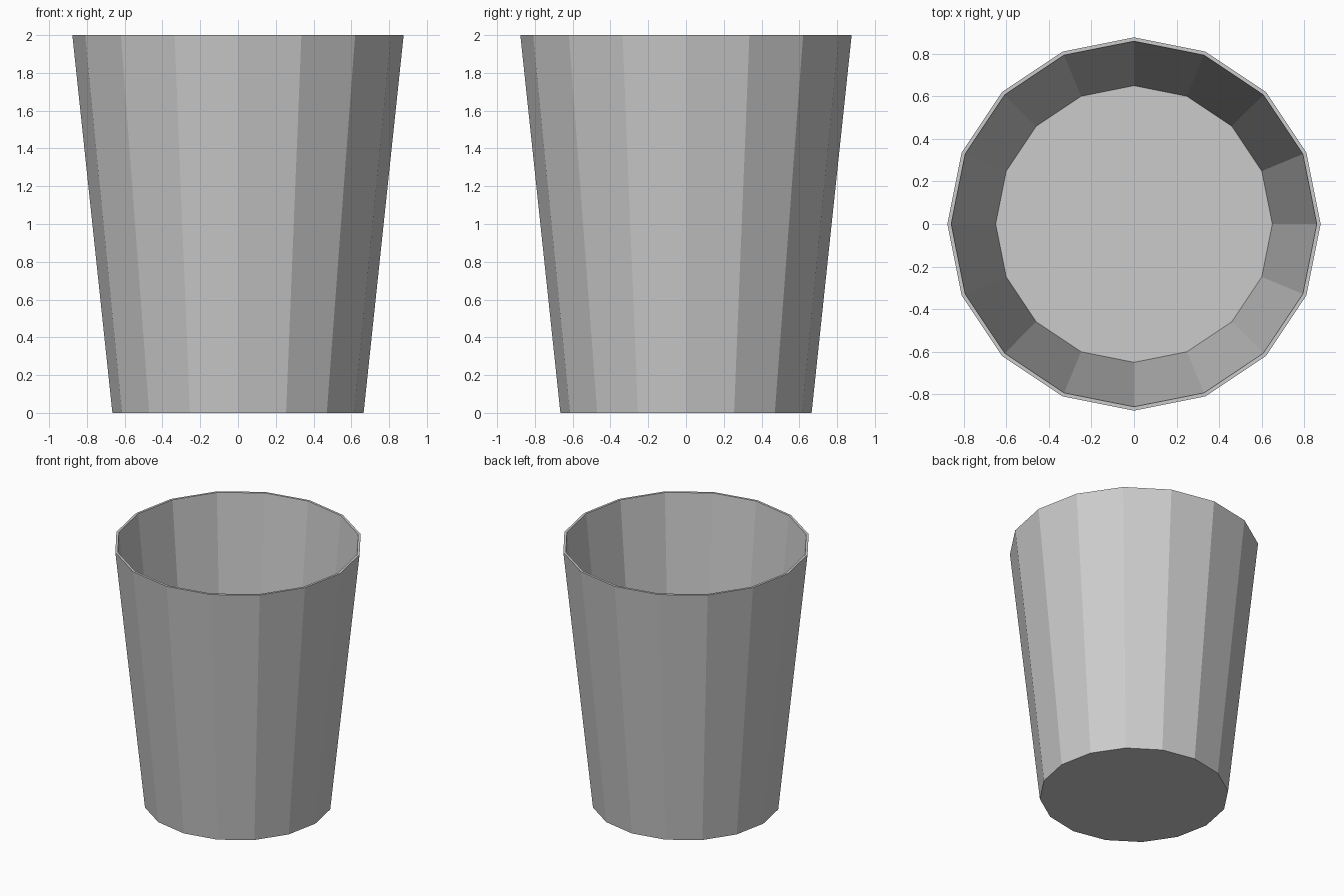
import bpy, bmesh
from math import sin, cos, tau

if "Cube" in bpy.data.objects:
    bpy.data.objects.remove(bpy.data.objects["Cube"])

SIDES = 16
# Cup wall profile (radius, height): outer base, outer rim, inner rim, inner floor
PROFILE = [(0.665, 0.0), (0.877, 2.0), (0.859, 2.0), (0.65, 0.018)]

bm = bmesh.new()

# One ring of vertices per profile point
rings = [[bm.verts.new((r * cos(tau * i / SIDES), r * sin(tau * i / SIDES), z))
          for i in range(SIDES)] for r, z in PROFILE]

# Outer wall, rim and inner wall
for a, b in zip(rings, rings[1:]):
    for i in range(SIDES):
        j = (i + 1) % SIDES
        bm.faces.new((a[i], a[j], b[j], b[i]))

# Underside and inside floor
bm.faces.new(rings[0][::-1])
bm.faces.new(rings[-1])
bmesh.ops.recalc_face_normals(bm, faces=bm.faces)

mesh = bpy.data.meshes.new("cup")
bm.to_mesh(mesh)
bm.free()
bpy.context.collection.objects.link(bpy.data.objects.new("cup", mesh))
